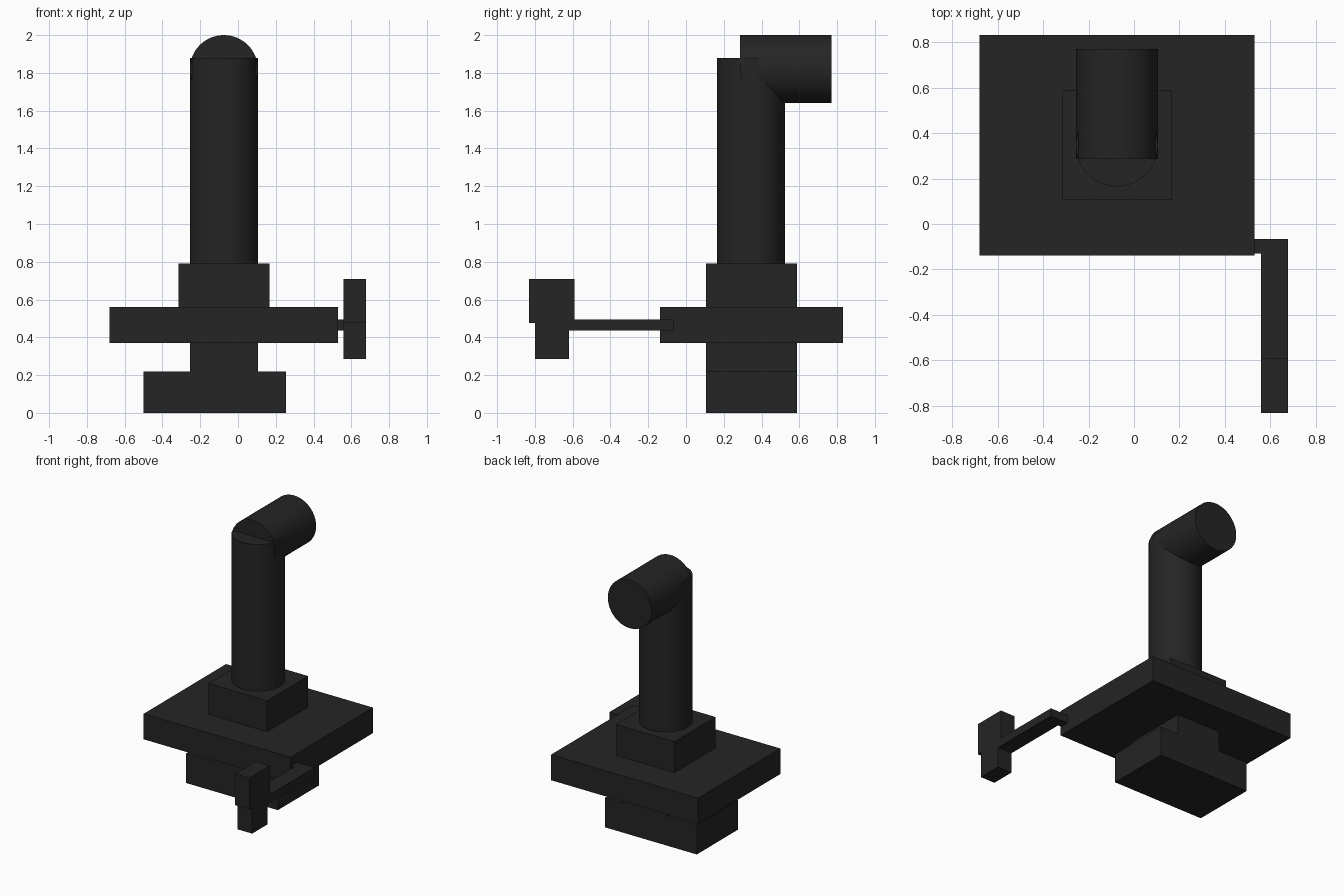
import bpy
import math

if "Cube" in bpy.data.objects:
    bpy.data.objects.remove(bpy.data.objects["Cube"])

# One flat colour for the whole model
dark = bpy.data.materials.new("charcoal")
dark.diffuse_color = (0.018, 0.018, 0.018, 1.0)
dark.use_nodes = True
dark.node_tree.nodes["Principled BSDF"].inputs["Base Color"].default_value = dark.diffuse_color


def box(name, x, y, z):
    """Box from (min, max) ranges on each axis."""
    bpy.ops.mesh.primitive_cube_add(size=1, location=[sum(r) / 2 for r in (x, y, z)])
    ob = bpy.context.object
    ob.name = name
    ob.scale = [r[1] - r[0] for r in (x, y, z)]
    bpy.ops.object.transform_apply(location=False, rotation=False, scale=True)
    ob.data.materials.append(dark)
    return ob


def pipe(name, radius, depth, location, tilt=0.0):
    """Smooth capped cylinder, tilted about x."""
    bpy.ops.mesh.primitive_cylinder_add(vertices=64, radius=radius, depth=depth,
                                        location=location, rotation=(tilt, 0, 0))
    ob = bpy.context.object
    ob.name = name
    ob.data.materials.append(dark)
    bpy.ops.object.shade_smooth_by_angle(angle=math.radians(30))
    return ob


PIPE_X, PIPE_Y, R = -0.075, 0.345, 0.18
DEPTH = (0.105, 0.587)      # shared front-to-back range of base, neck and collar

# Stacked body
box("base", (-0.50, 0.255), DEPTH, (0.0, 0.22))
box("neck", (-0.255, 0.105), DEPTH, (0.22, 0.37))
box("plate", (-0.68, 0.53), (-0.138, 0.83), (0.37, 0.56))
box("collar", (-0.316, 0.166), DEPTH, (0.56, 0.79))

# Upright pipe and backward-facing outlet
pipe("upright_pipe", R, 1.09, (PIPE_X, PIPE_Y, 1.335))
pipe("outlet_pipe", R, 0.483, (PIPE_X, 0.5275, 1.82), math.radians(90))

# Side lever: short link, long arm, and two-part grip
SIDE = (0.558, 0.677)
box("lever_link", (0.53, 0.558), (-0.13, -0.065), (0.435, 0.495))
box("lever_arm", SIDE, (-0.63, -0.065), (0.435, 0.495))
box("grip_top", SIDE, (-0.83, -0.59), (0.475, 0.71))
box("grip_bottom", SIDE, (-0.80, -0.62), (0.284, 0.475))
